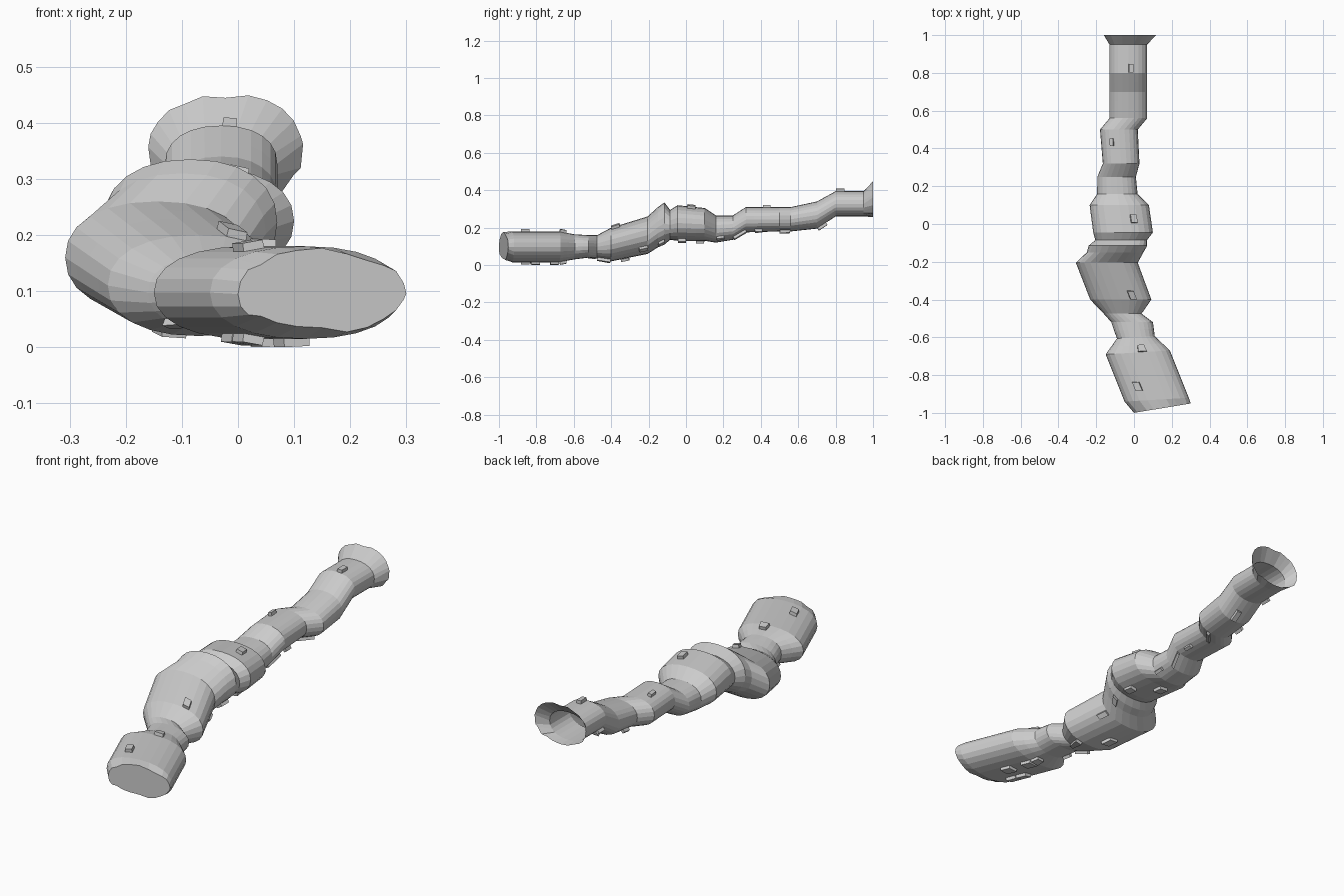
import bpy, bmesh, math, random
from mathutils import Vector

if "Cube" in bpy.data.objects:
    bpy.data.objects.remove(bpy.data.objects["Cube"])
random.seed(4)

# stations along the passage: y, centre x, half width, bottom z, top z
STATIONS = [
    (-.975, .15, .15, .02, .16), (-.93, .12, .17, .005, .17),
    (-.68, .02, .17, .005, .17), (-.60, .01, .10, .02, .155),
    (-.52, -.01, .11, .03, .15), (-.475, -.06, .10, .025, .15),
    (-.40, -.07, .162, .01, .19), (-.205, -.144, .164, .05, .25),
    (-.15, -.10, .15, .085, .30), (-.115, -.085, .155, .10, .325),
    (-.085, -.068, .137, .125, .285), (-.045, -.058, .158, .12, .31),
    (.10, -.078, .157, .12, .295), (.16, -.088, .107, .11, .255),
    (.25, -.092, .102, .125, .255), (.32, -.068, .097, .165, .30),
    (.50, -.08, .10, .17, .30), (.56, -.03, .10, .17, .30),
    (.70, -.03, .10, .185, .33), (.80, -.03, .10, .25, .385),
    (.95, -.03, .10, .25, .385), (1.0, -.022, .138, .25, .44),
]
SEG = 24


def power(v):
    return math.copysign(abs(v) ** 0.9, v)


def add_ring(bm, station, jitter=0.0):
    """Rounded cross-section; the front rings are turned with the passage."""
    y, cx, half, bottom, top = station
    skew = 0.165 if y < -0.97 else 0.06 if y < -0.55 else 0
    verts = []
    for i in range(SEG):
        a = 2 * math.pi * i / SEG
        dx = half * power(math.cos(a))
        z = (bottom + top) / 2 + (top - bottom) / 2 * power(math.sin(a))
        verts.append(bm.verts.new((cx + dx, y + skew * dx,
                                   z + random.uniform(-jitter, jitter))))
    return verts


bm = bmesh.new()

# passage skin, with extra rings between the stations
rows = []
for a, b in zip(STATIONS, STATIONS[1:]):
    n = max(1, round((b[0] - a[0]) / 0.05))
    rows += [[p + (q - p) * k / n for p, q in zip(a, b)] for k in range(n)]
rows.append(STATIONS[-1])
rings = [add_ring(bm, r, 0.008 if r in (rows[0], rows[-1]) else 0) for r in rows]
for a, b in zip(rings, rings[1:]):
    for i in range(SEG):
        j = (i + 1) % SEG
        bm.faces.new((a[i], a[j], b[j], b[i]))
front_cap = bm.faces.new(rings[0])          # closed front end; rear stays open
bmesh.ops.recalc_face_normals(bm, faces=bm.faces[:])
bm.normal_update()

# small square pockets scattered along the roof and, fewer, in the floor
skin = [f for f in bm.faces if f != front_cap]
pockets = []
for side, count in ((1, 20), (-1, 6)):
    for k in range(count):
        y = -0.88 + 1.73 * (k / (count - 1)) ** 1.3
        x = 0.15 * max(0, -y - 0.5) / 0.4 - 0.06 + random.choice((-0.05, 0.05))
        faces = [f for f in skin if f.normal.z * side > 0.3 and f not in pockets]
        pockets.append(min(faces, key=lambda f: (f.calc_center_median().xy
                                                 - Vector((x, y))).length))
bmesh.ops.inset_individual(bm, faces=pockets, thickness=0.003, depth=0)
bmesh.ops.inset_individual(bm, faces=pockets, thickness=0.001, depth=-0.015)

# stand on the ground
low = min(v.co.z for v in bm.verts)
bmesh.ops.translate(bm, verts=bm.verts[:], vec=(0, 0, -low))

mesh = bpy.data.meshes.new("tunnel")
bm.to_mesh(mesh)
bm.free()
tunnel = bpy.data.objects.new("tunnel", mesh)
bpy.context.collection.objects.link(tunnel)
